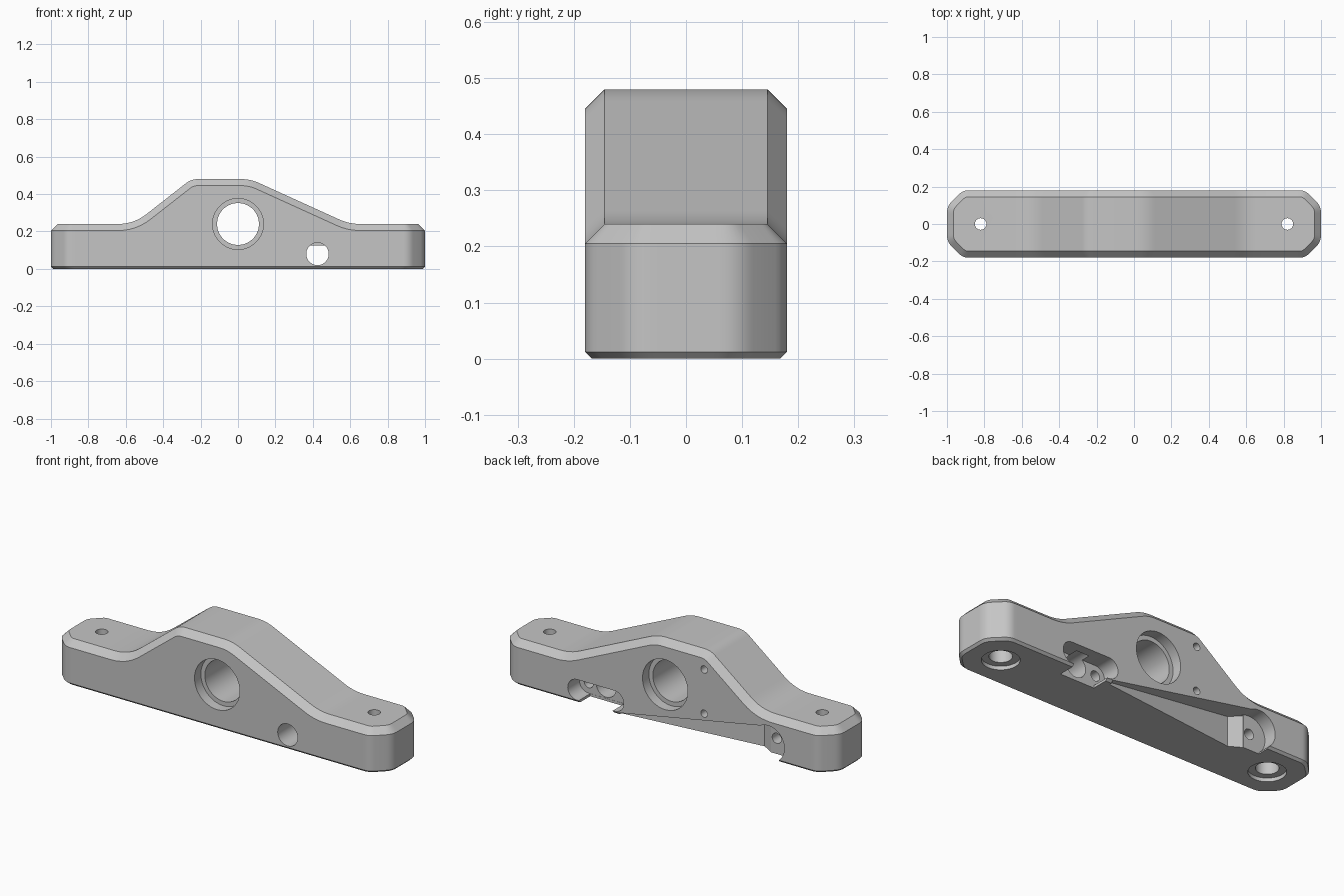
import bpy, bmesh
from math import cos, sin, tau
from mathutils import Vector

if "Cube" in bpy.data.objects:
    bpy.data.objects.remove(bpy.data.objects["Cube"], do_unlink=True)

W, CH = 0.18, 0.035       # half width and top chamfer

mat = bpy.data.materials.new("machined grey")
mat.use_nodes = True
grey = (0.56, 0.56, 0.56, 1)
mat.diffuse_color = grey
mat.node_tree.nodes["Principled BSDF"].inputs["Base Color"].default_value = grey


def make_object(name, bm):
    bmesh.ops.recalc_face_normals(bm, faces=bm.faces)
    mesh = bpy.data.meshes.new(name)
    bm.to_mesh(mesh)
    bm.free()
    mesh.materials.append(mat)
    obj = bpy.data.objects.new(name, mesh)
    bpy.context.collection.objects.link(obj)
    return obj


def round_path(points, tangents, steps=6):
    """Open path whose inner corners are replaced by soft arcs."""
    pts = [Vector(p) for p in points]
    out = [pts[0]]
    for a, b, c, t in zip(pts, pts[1:], pts[2:], tangents):
        p, q = b + (a - b).normalized() * t, b + (c - b).normalized() * t
        for k in range(steps + 1):
            u = k / steps
            out.append(p * (1 - u) ** 2 + b * 2 * u * (1 - u) + q * u * u)
    return out + [pts[-1]]


def normals(path):
    """Left-hand normal at each path point."""
    out = []
    for i in range(len(path)):
        d = path[min(i + 1, len(path) - 1)] - path[max(i - 1, 0)]
        out.append(Vector((-d.y, d.x)).normalized())
    return out


# Side profile of the hump and rounded plan of the right end
hump = round_path([(-0.86, 0.24), (-0.557, 0.24), (-0.25, 0.48), (0.067, 0.48),
                   (0.595, 0.24), (0.86, 0.24)], [0.085, 0.035, 0.05, 0.06])
end = round_path([(0.87, -W), (0.915, -W), (1, -0.095), (1, -0.05)], [0.03, 0.035])

# Matching pairs of (upper inner edge, lower outer edge) along the front
right = [(Vector((*(p + n * CH), 0.24)), Vector((*p, 0.24 - CH)))
         for p, n in zip(end, normals(end))]
left = [tuple(Vector((-v.x, v.y, v.z)) for v in pair) for pair in reversed(right)]
middle = []
for p, n in zip(hump, normals(hump)):
    q = p - n * CH
    middle.append((Vector((p.x, CH - W, p.y)), Vector((q.x, -W, q.y))))
front = left + middle + right
back = [tuple(Vector((v.x, -v.y, v.z)) for v in pair) for pair in reversed(front)]
loop = front + back

# Body: four rings from the bottom chamfer to the top chamfer
bm = bmesh.new()
rings = [
    [bm.verts.new((o.x * 0.988, o.y * 0.933, 0)) for _, o in loop],
    [bm.verts.new((o.x, o.y, 0.012)) for _, o in loop],
    [bm.verts.new(o) for _, o in loop],
    [bm.verts.new(i) for i, _ in loop],
]
count = len(loop)
for lower, upper in zip(rings, rings[1:]):
    for i in range(count):
        j = (i + 1) % count
        bm.faces.new((lower[i], lower[j], upper[j], upper[i]))
bm.faces.new(rings[0])
top = rings[-1]
for i in range(len(front) - 1):
    bm.faces.new((top[i], top[i + 1], top[count - 2 - i], top[count - 1 - i]))
body = make_object("bracket_body", bm)

cutters = []


def cut_round(a, b, radius, sides=48):
    """Round cutter from point a to point b."""
    a, b = Vector(a), Vector(b)
    bm = bmesh.new()
    bmesh.ops.create_cone(bm, cap_ends=True, segments=sides, radius1=radius,
                          radius2=radius, depth=(b - a).length)
    turn = Vector((0, 0, 1)).rotation_difference(b - a)
    bmesh.ops.rotate(bm, verts=bm.verts, matrix=turn.to_matrix())
    bmesh.ops.translate(bm, verts=bm.verts, vec=(a + b) / 2)
    cutters.append(make_object("cutter", bm))


def cut_prism(outline, y0, y1):
    """Cutter with an (x, z) outline reaching from y0 to y1."""
    bm = bmesh.new()
    near = [bm.verts.new((x, y0, z)) for x, z in outline]
    far = [bm.verts.new((x, y1, z)) for x, z in outline]
    bm.faces.new(near)
    bm.faces.new(far)
    for i in range(len(near)):
        j = (i + 1) % len(near)
        bm.faces.new((near[i], near[j], far[j], far[i]))
    cutters.append(make_object("cutter", bm))


# Main bore with a counterbore on each side
cut_round((0, -0.3, 0.24), (0, 0.3, 0.24), 0.112, sides=64)
for s in (-1, 1):
    cut_round((0, s * 0.3, 0.24), (0, s * 0.125, 0.24), 0.136, sides=64)

# Cross hole, and its slot-shaped pocket with two screw holes
cut_round((0.425, -0.3, 0.08), (0.425, 0.13, 0.08), 0.06)
arc = [(cos(tau * (k / 32 - 0.25)), sin(tau * (k / 32 - 0.25))) for k in range(17)]
R = 0.056
cut_prism([(0.53 + R * c, 0.07 + R * s) for c, s in arc]
          + [(0.305 - R * c, 0.07 - R * s) for c, s in arc], 0.08, 0.3)
cut_prism([(0.315, -0.05), (0.52, -0.05), (0.52, 0.05), (0.315, 0.05)], 0.081, 0.31)
for x in (0.305, 0.53):
    cut_round((x, -0.06, 0.07), (x, 0.2, 0.07), 0.027, sides=24)

# Sloping lever slot in the lower back edge
bm = bmesh.new()
for x, depth, height in ((0.28, 0.155, 0.012), (-0.52, 0.066, 0.161),
                         (-0.585, 0.104, 0.173)):
    for y in (depth, 0.32):
        for z in (-0.06, height):
            bm.verts.new((x, y, z))
bmesh.ops.convex_hull(bm, input=bm.verts)
cutters.append(make_object("cutter", bm))

# Round end pocket with its screw hole
cut_round((-0.62, 0.105, 0.085), (-0.62, 0.33, 0.085), 0.098)
cut_prism([(-0.68, -0.07), (-0.55, -0.07), (-0.55, 0.083), (-0.68, 0.083)], 0.106, 0.34)
cut_round((-0.62, -0.05, 0.085), (-0.62, 0.2, 0.085), 0.028, sides=24)

# Small blind holes on the back
for z in (0.145, 0.385):
    cut_round((-0.235, 0.08, z), (-0.235, 0.3, z), 0.02, sides=24)

# Vertical mounting holes, stepped from below
for x in (-0.82, 0.82):
    cut_round((x, 0, -0.1), (x, 0, 0.4), 0.031, sides=32)
    cut_round((x, 0, -0.11), (x, 0, 0.15), 0.056, sides=32)
    cut_round((x, 0, -0.12), (x, 0, 0.02), 0.092, sides=32)

for cutter in cutters:
    mod = body.modifiers.new("cut", 'BOOLEAN')
    mod.operation, mod.solver, mod.object = 'DIFFERENCE', 'EXACT', cutter

# Bake the cuts and remove the cutters
graph = bpy.context.evaluated_depsgraph_get()
baked = bpy.data.meshes.new_from_object(body.evaluated_get(graph))
body.modifiers.clear()
body.data = baked
for cutter in cutters:
    bpy.data.objects.remove(cutter, do_unlink=True)
baked.materials.clear()
baked.materials.append(mat)
for poly in baked.polygons:
    poly.material_index = 0

bpy.ops.object.select_all(action='DESELECT')
body.select_set(True)
bpy.context.view_layer.objects.active = body
bpy.ops.object.shade_smooth_by_angle(angle=0.5)
